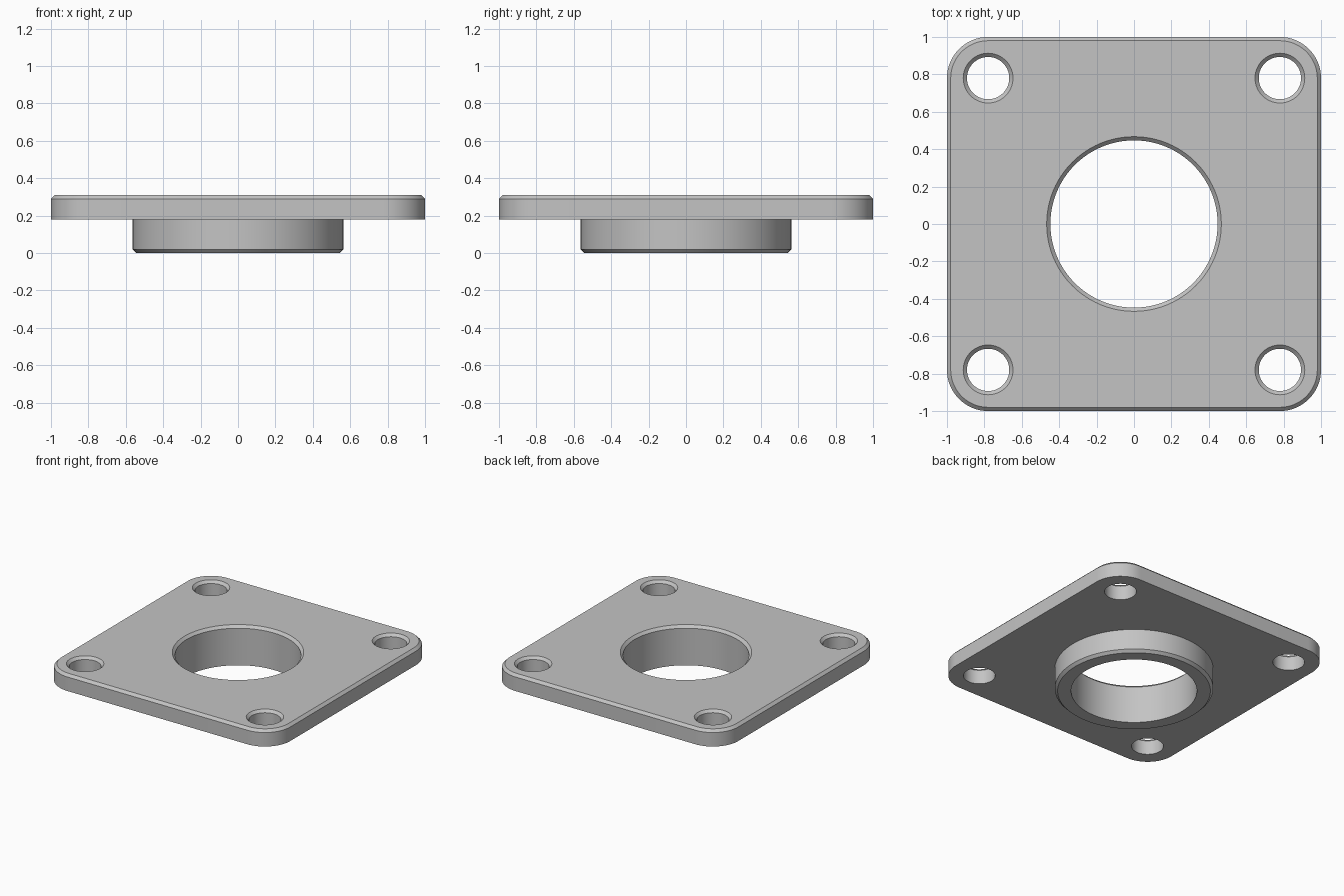
import bpy, bmesh
from math import cos, sin, pi, radians

cube = bpy.data.objects.get("Cube")
if cube:
    bpy.data.objects.remove(cube)

BASE, TOP, BEVEL = 0.18, 0.31, 0.02

metal = bpy.data.materials.new("light_grey_metal")
metal.use_nodes = True
GREY = (0.55, 0.55, 0.55, 1)
metal.diffuse_color = GREY
metal.node_tree.nodes["Principled BSDF"].inputs["Base Color"].default_value = GREY


def circle(r, n=96):
    return [(r * cos(2 * pi * i / n), r * sin(2 * pi * i / n)) for i in range(n)]


def rounded_square(half, r, n=16):
    pts = []
    for quarter, (sx, sy) in enumerate([(1, 1), (-1, 1), (-1, -1), (1, -1)]):
        for i in range(n + 1):
            a = (quarter + i / n) * pi / 2
            pts.append((sx * (half - r) + r * cos(a), sy * (half - r) + r * sin(a)))
    return pts


def loft(name, sections, at=(0, 0)):
    """Closed solid through a stack of (outline, height) sections."""
    bm = bmesh.new()
    rings = [[bm.verts.new((x + at[0], y + at[1], z)) for x, y in outline]
             for outline, z in sections]
    for low, high in zip(rings, rings[1:]):
        for i in range(len(low)):
            j = (i + 1) % len(low)
            bm.faces.new((low[i], low[j], high[j], high[i]))
    bm.faces.new(rings[0][::-1])
    bm.faces.new(rings[-1])
    mesh = bpy.data.meshes.new(name)
    bm.to_mesh(mesh)
    bm.free()
    mesh.materials.append(metal)
    obj = bpy.data.objects.new(name, mesh)
    bpy.context.collection.objects.link(obj)
    return obj


def combine(target, tool, operation):
    mod = target.modifiers.new(tool.name, 'BOOLEAN')
    mod.operation, mod.object, mod.solver = operation, tool, 'EXACT'
    bpy.context.view_layer.objects.active = target
    bpy.ops.object.modifier_apply(modifier=mod.name)
    bpy.data.objects.remove(tool)


def drill(target, r, at=(0, 0)):
    """Through hole with a chamfered upper rim."""
    over = BEVEL + 0.05
    cutter = loft("hole_cutter", [(circle(r), -0.1), (circle(r), TOP - BEVEL),
                                  (circle(r + over), TOP - BEVEL + over)], at)
    combine(target, cutter, 'DIFFERENCE')


# Square plate with rounded corners and a chamfered top edge
plate = loft("flange_plate", [(rounded_square(1, 0.22), BASE),
                              (rounded_square(1, 0.22), TOP - BEVEL),
                              (rounded_square(1 - BEVEL, 0.22 - BEVEL), TOP)])

# Round collar underneath, chamfered at its lower edge
collar = loft("collar", [(circle(0.563 - BEVEL), 0), (circle(0.563), BEVEL),
                         (circle(0.563), BASE + 0.05)])
combine(plate, collar, 'UNION')

# Central bore and four corner bolt holes
drill(plate, 0.447)
for x in (-0.78, 0.78):
    for y in (-0.78, 0.78):
        drill(plate, 0.113, (x, y))

bpy.ops.object.select_all(action='DESELECT')
plate.select_set(True)
bpy.context.view_layer.objects.active = plate
bpy.ops.object.shade_smooth_by_angle(angle=radians(30))
